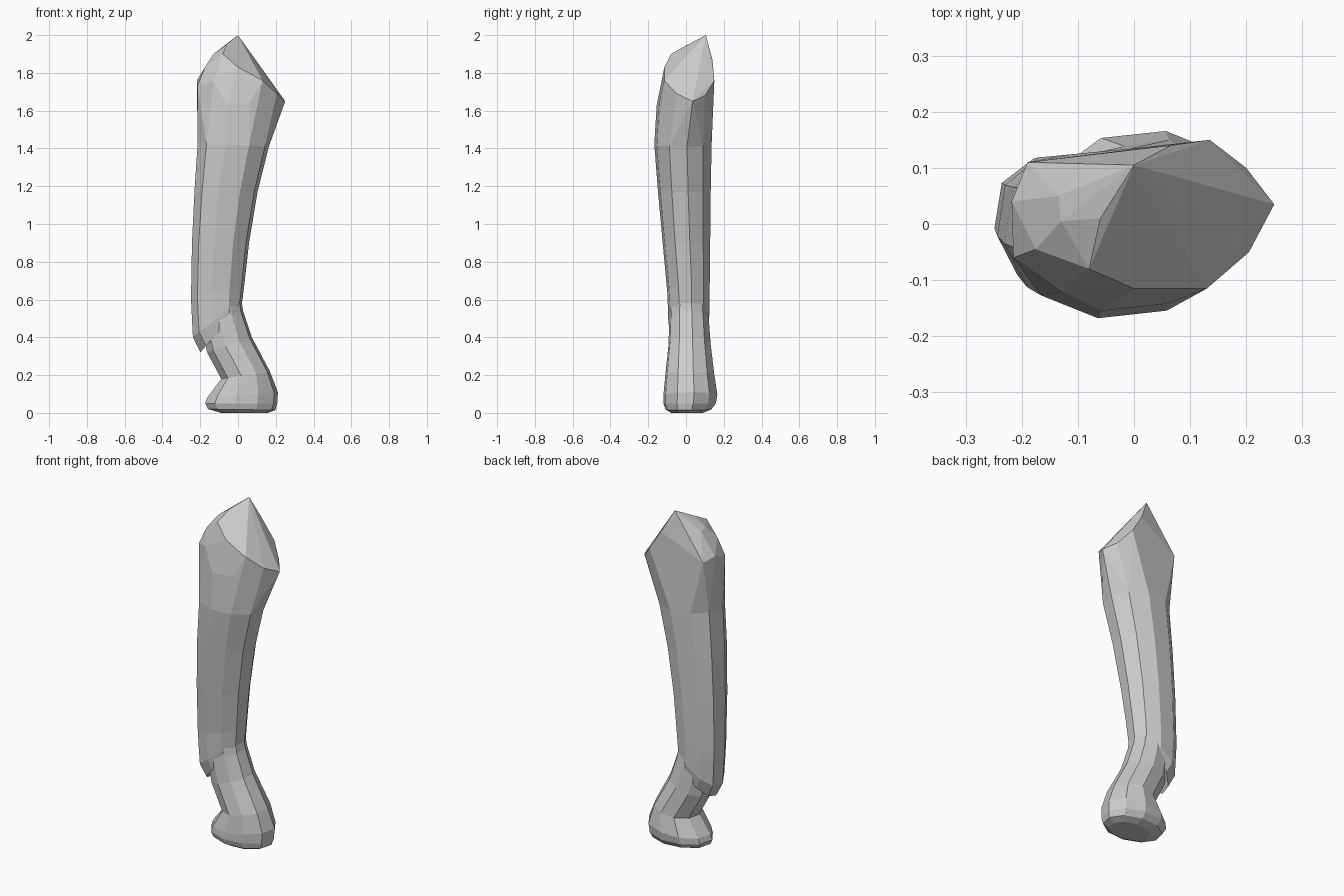
import bpy
import bmesh
from math import cos, sin, radians

if "Cube" in bpy.data.objects:
    bpy.data.objects.remove(bpy.data.objects["Cube"])

SIDES = 10
TWIST = radians(8)


def ring(x0, x1, y0, y1, z_left, z_right, full=1.0):
    """Tilted ten-sided oval; full < 1 squares off its left half."""
    cx, cy, cz = (x0 + x1) / 2, (y0 + y1) / 2, (z_left + z_right) / 2
    pts = []
    for i in range(SIDES):
        a = TWIST + radians(360 / SIDES) * i
        c, s = cos(a), sin(a)
        if c < 0:
            c = -abs(c) ** full
            s = abs(s) ** full * (1 if s > 0 else -1)
        pts.append((cx + c * (x1 - x0) / 2,
                    cy + s * (y1 - y0) / 2,
                    cz + c * (z_right - z_left) / 2))
    return pts


def add_object(name, mesh):
    obj = bpy.data.objects.new(name, mesh)
    bpy.context.collection.objects.link(obj)
    return obj


def loft(name, rings):
    """Join rings from bottom to top and close both ends."""
    verts = [p for r in rings for p in r]
    n = SIDES
    faces = [tuple(reversed(range(n)))]
    for k in range(len(rings) - 1):
        for i in range(n):
            j = (i + 1) % n
            faces.append((k * n + i, k * n + j, (k + 1) * n + j, (k + 1) * n + i))
    faces.append(tuple(range((len(rings) - 1) * n, len(rings) * n)))
    mesh = bpy.data.meshes.new(name)
    mesh.from_pydata(verts, [], faces)
    mesh.update()
    return add_object(name, mesh)


def hull(name, points):
    """Faceted convex block wrapped around the points."""
    bm = bmesh.new()
    for p in points:
        bm.verts.new(p)
    res = bmesh.ops.convex_hull(bm, input=bm.verts[:])
    loose = {v for v in res["geom_interior"] + res["geom_unused"]
             if isinstance(v, bmesh.types.BMVert) and not v.link_faces}
    bmesh.ops.delete(bm, geom=list(loose), context='VERTS')
    bmesh.ops.dissolve_limit(bm, angle_limit=radians(3),
                             verts=bm.verts[:], edges=bm.edges[:])
    bmesh.ops.recalc_face_normals(bm, faces=bm.faces[:])
    mesh = bpy.data.meshes.new(name)
    bm.to_mesh(mesh)
    bm.free()
    return add_object(name, mesh)


# Long upper limb, ending in a slanted hem above the ankle
top_ring = ring(-.215, .165, -.17, .138, 1.43, 1.41, .9)
loft("upper_limb", [
    ring(-.20, .02, -.085, .115, .32, .57),
    ring(-.24, .025, -.095, .125, .40, .60, .9),
    ring(-.25, .035, -.10, .127, .60, .68, .85),
    ring(-.245, .06, -.125, .13, .90, .90, .85),
    ring(-.232, .105, -.15, .133, 1.17, 1.17, .85),
    top_ring,
])

# Rounded shoulder with a slanted cut facing up and right
cut_rim = [(.25, .035, 1.65), (.2, .1, 1.68), (.135, .15, 1.76), (.065, .14, 1.87),
           (0, .105, 2.0), (-.06, .01, 1.95), (-.08, -.08, 1.9), (0, -.115, 1.83),
           (.13, -.115, 1.76), (.205, -.05, 1.69)]
crown = [(-.215, -.06, 1.73), (-.218, .04, 1.76), (-.175, -.045, 1.83),
         (-.135, .05, 1.89), (-.13, .005, 1.9), (-.19, .11, 1.74),
         (-.13, -.12, 1.76), (-.06, -.155, 1.63), (.06, -.142, 1.64)]
hull("shoulder", top_ring + cut_rim + crown)

# Ankle sweeping forward into the flared foot
loft("foot", [
    ring(-.09, .16, -.08, .09, 0, 0),
    ring(-.16, .2, -.11, .135, .02, .015),
    ring(-.175, .21, -.122, .16, .05, .05),
    ring(-.165, .213, -.122, .168, .08, .11),
    ring(-.09, .17, -.112, .152, .18, .22),
    ring(-.165, .075, -.095, .132, .32, .40),
    ring(-.19, .028, -.09, .122, .45, .54),
    ring(-.19, .01, -.08, .105, .62, .66),
])
